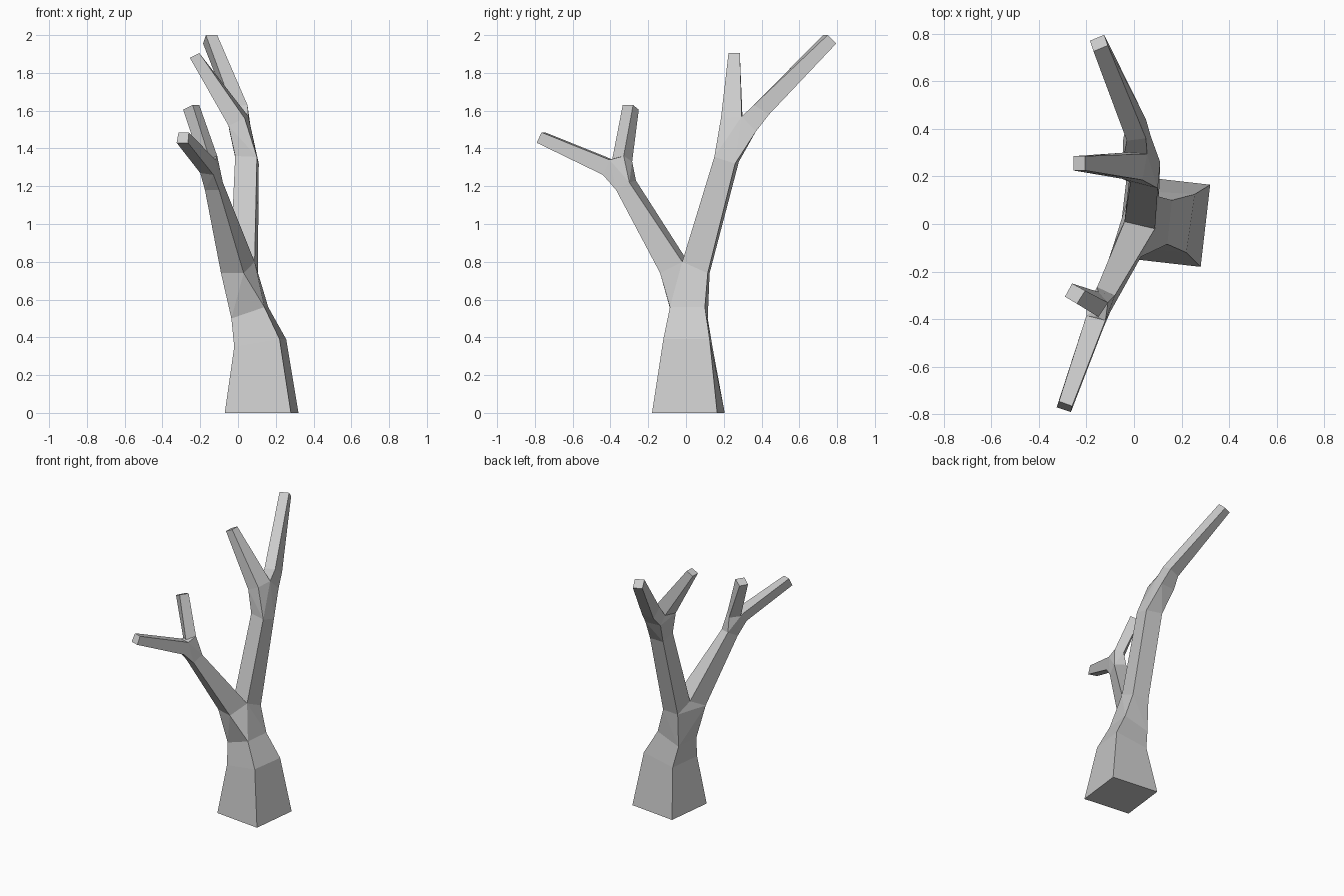
import bpy, bmesh

if "Cube" in bpy.data.objects:
    bpy.data.objects.remove(bpy.data.objects["Cube"])

bm = bmesh.new()


def tube(*rings, cap_start=False, cap_end=False):
    """Loft four-sided rings into a limb."""
    loops = [[bm.verts.new(p) for p in r] for r in rings]
    for a, b in zip(loops, loops[1:]):
        for i in range(4):
            j = (i + 1) % 4
            bm.faces.new((a[i], a[j], b[j], b[i]))
    if cap_start:
        bm.faces.new(loops[0][::-1])
    if cap_end:
        bm.faces.new(loops[-1])


def hub(*rings):
    """Convex joint between rings, left open where the limbs attach."""
    pts = sorted({p for r in rings for p in r})
    tmp = bmesh.new()
    vs = [tmp.verts.new(p) for p in pts]
    owner = {v: {k for k, r in enumerate(rings) if p in r} for v, p in zip(vs, pts)}
    bmesh.ops.convex_hull(tmp, input=vs)
    for f in tmp.faces:
        if not set.intersection(*(owner[v] for v in f.verts)):
            bm.faces.new([bm.verts.new(v.co) for v in f.verts])
    tmp.free()


# trunk
base = [(.32, .165, 0), (.28, -.18, 0), (-.07, -.14, 0), (-.03, .205, 0)]
flare = [(.255, .125, .39), (.22, -.12, .39), (-.02, -.10, .35), (.01, .14, .35)]
neck = [(.16, .10, .56), (.14, -.085, .56), (-.035, -.07, .50), (-.02, .115, .50)]
tube(base, flare, neck, cap_start=True)

# main fork, both limbs share its crotch edge
crotch_r, crotch_l = (.088, -.02, .80), (-.04, .01, .80)
front0 = [(-.09, -.10, .74), (.03, -.137, .74), crotch_r, crotch_l]
back0 = [crotch_r, crotch_l, (-.02, .125, .74), (.105, .115, .74)]
hub(neck, front0, back0)

# front limb with two branches
front1 = [(-.175, -.35, 1.18), (-.10, -.37, 1.18), (-.08, -.30, 1.22), (-.155, -.265, 1.23)]
low0 = [(-.20, -.42, 1.27), (-.13, -.44, 1.26), (-.12, -.405, 1.34), (-.20, -.385, 1.34)]
low1 = [(-.325, -.77, 1.43), (-.265, -.79, 1.43), (-.26, -.765, 1.485), (-.315, -.745, 1.485)]
up0 = [(-.15, -.39, 1.345), (-.11, -.33, 1.36), (-.15, -.285, 1.33), (-.20, -.35, 1.33)]
up1 = [(-.24, -.335, 1.63), (-.205, -.28, 1.63), (-.26, -.25, 1.605), (-.29, -.305, 1.605)]
tube(front0, front1)
hub(front1, low0, up0)
tube(low0, low1, cap_end=True)
tube(up0, up1, cap_end=True)

# back limb with two branches
back1 = [(.10, .15, 1.355), (-.015, .175, 1.36), (-.01, .28, 1.33), (.11, .26, 1.32)]
top_r, top_l = (.055, .295, 1.57), (-.04, .30, 1.54)
left0 = [top_r, (.035, .185, 1.56), (-.05, .19, 1.52), top_l]
left1 = [(-.205, .285, 1.905), (-.205, .225, 1.905), (-.255, .225, 1.88), (-.255, .285, 1.88)]
rear0 = [top_r, top_l, (-.045, .36, 1.49), (.07, .37, 1.49)]
rear1 = [(.05, .36, 1.63), (-.03, .35, 1.62), (-.03, .42, 1.56), (.05, .44, 1.58)]
rear2 = [(-.11, .75, 2.0), (-.17, .725, 2.0), (-.185, .77, 1.955), (-.125, .795, 1.955)]
tube(back0, back1)
hub(back1, left0, rear0)
tube(left0, left1, cap_end=True)
tube(rear0, rear1, rear2, cap_end=True)

# weld limbs and joints into one tree
bmesh.ops.remove_doubles(bm, verts=bm.verts[:], dist=.0005)
bmesh.ops.recalc_face_normals(bm, faces=bm.faces[:])
mesh = bpy.data.meshes.new("bare_tree")
bm.to_mesh(mesh)
bm.free()
tree = bpy.data.objects.new("bare_tree", mesh)
bpy.context.collection.objects.link(tree)
